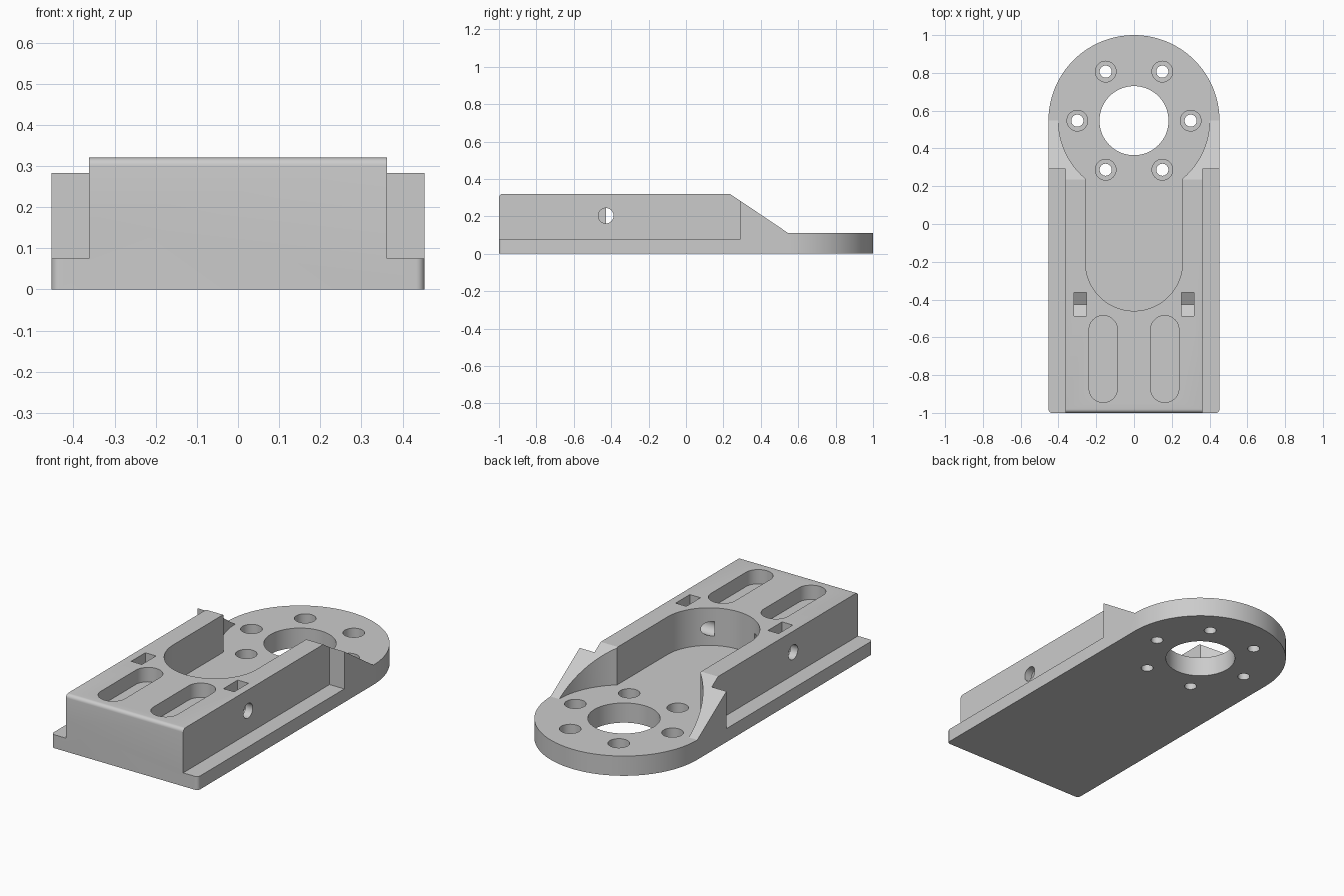
import bpy, bmesh, math

cube = bpy.data.objects.get("Cube")
if cube:
    bpy.data.objects.remove(cube, do_unlink=True)

HALF_W = 0.453      # half width of the plate, also the radius of its round end
BODY_W = 0.362      # half width of the raised body
TOP = 0.32
DISC = 0.11
RING_Y = 0.547      # centre of the round end

grey = bpy.data.materials.new("plain grey")
grey.use_nodes = True
grey.diffuse_color = (0.6, 0.6, 0.6, 1)
grey.node_tree.nodes["Principled BSDF"].inputs["Base Color"].default_value = (0.6, 0.6, 0.6, 1)


def arc(cx, cy, r, start, end, steps=32):
    angles = [math.radians(start + (end - start) * i / steps) for i in range(steps + 1)]
    return [(cx + r * math.cos(a), cy + r * math.sin(a)) for a in angles]


def circle(cx, cy, r, steps=48):
    return arc(cx, cy, r, 0, 360, steps)[:-1]


def prism(name, outline, lo, hi, axis="z"):
    """Extrude an xy outline along z, or a yz outline along x."""
    bm = bmesh.new()
    place = (lambda a, b, t: (a, b, t)) if axis == "z" else (lambda a, b, t: (t, a, b))
    low = [bm.verts.new(place(a, b, lo)) for a, b in outline]
    high = [bm.verts.new(place(a, b, hi)) for a, b in outline]
    bm.faces.new(low)
    bm.faces.new(high)
    n = len(outline)
    for i in range(n):
        j = (i + 1) % n
        bm.faces.new((low[i], low[j], high[j], high[i]))
    bmesh.ops.recalc_face_normals(bm, faces=bm.faces)
    mesh = bpy.data.meshes.new(name)
    bm.to_mesh(mesh)
    bm.free()
    mesh.materials.append(grey)
    obj = bpy.data.objects.new(name, mesh)
    bpy.context.collection.objects.link(obj)
    return obj


def carve(target, tool, operation="DIFFERENCE"):
    mod = target.modifiers.new(tool.name, "BOOLEAN")
    mod.operation = operation
    mod.solver = "EXACT"
    mod.object = tool
    bpy.context.view_layer.objects.active = target
    bpy.ops.object.modifier_apply(modifier=mod.name)
    bpy.data.objects.remove(tool, do_unlink=True)


# Plate outline: rounded front corners and a semicircular back end
R = 0.02
plan = (arc(-HALF_W + R, -1 + R, R, 180, 270, 6)
        + arc(HALF_W - R, -1 + R, R, 270, 360, 6)
        + arc(0, RING_Y, HALF_W, 0, 180, 64))
bracket = prism("mounting_bracket", plan, 0, 0.5)

# Side profile: filleted front top edge, ramp down to the disc
side = [(-1, -0.1), (1.1, -0.1), (1.1, DISC), (RING_Y, DISC), (0.235, TOP)]
side += arc(-1 + R, TOP - R, R, 90, 180, 6)
carve(bracket, prism("side_profile", side, -1, 1, "x"), "INTERSECT")

# Central pocket: wide round opening running into a round-ended channel
CHANNEL, OPENING = 0.257, 0.4
turn = math.degrees(math.acos(CHANNEL / OPENING))
pocket = (arc(0, RING_Y, OPENING, -turn, 180 + turn, 64)
          + arc(0, -0.203, CHANNEL, 180, 360, 40))
carve(bracket, prism("pocket", pocket, DISC, 1))

# Central bore and ring of six counterbored screw holes
carve(bracket, prism("bore", circle(0, RING_Y, 0.183, 64), -1, 1))
for i in range(6):
    a = math.radians(60 * i)
    x, y = 0.3 * math.cos(a), RING_Y + 0.3 * math.sin(a)
    carve(bracket, prism("screw_hole", circle(x, y, 0.032, 32), -1, 1))
    carve(bracket, prism("counterbore", circle(x, y, 0.055, 32), 0.05, 1))

NUT_Y, NUT_Z, NUT_R = -0.425, 0.203, 0.0625
for s in (-1, 1):
    # Step down to the side flange
    step = [(s * BODY_W, -1.1), (s, -1.1), (s, 0.29), (s * BODY_W, 0.29)]
    carve(bracket, prism("flange_step", step, 0.075, 1))

    # Long shallow slot in the top
    slot = (arc(s * 0.163, -0.56, 0.075, 0, 180, 24)
            + arc(s * 0.163, -0.87, 0.075, 180, 360, 24))
    carve(bracket, prism("top_slot", slot, TOP - 0.08, 1))

    # Nut trap with a pointed floor
    point = NUT_R / math.cos(math.radians(30))
    nut = [(NUT_Y - NUT_R, 1), (NUT_Y - NUT_R, NUT_Z - point / 2), (NUT_Y, NUT_Z - point),
           (NUT_Y + NUT_R, NUT_Z - point / 2), (NUT_Y + NUT_R, 1)]
    carve(bracket, prism("nut_trap", nut, *sorted((s * 0.252, s * 0.318)), "x"))

    # Cross hole from the side wall into the pocket
    cross = circle(NUT_Y - 0.003, NUT_Z, 0.041, 32)
    carve(bracket, prism("cross_hole", cross, *sorted((s * 0.124, s)), "x"))

# Smooth the curved walls, keep the machined edges sharp
bpy.ops.object.select_all(action="DESELECT")
bracket.select_set(True)
bpy.context.view_layer.objects.active = bracket
bpy.ops.object.shade_smooth_by_angle(angle=math.radians(30))
